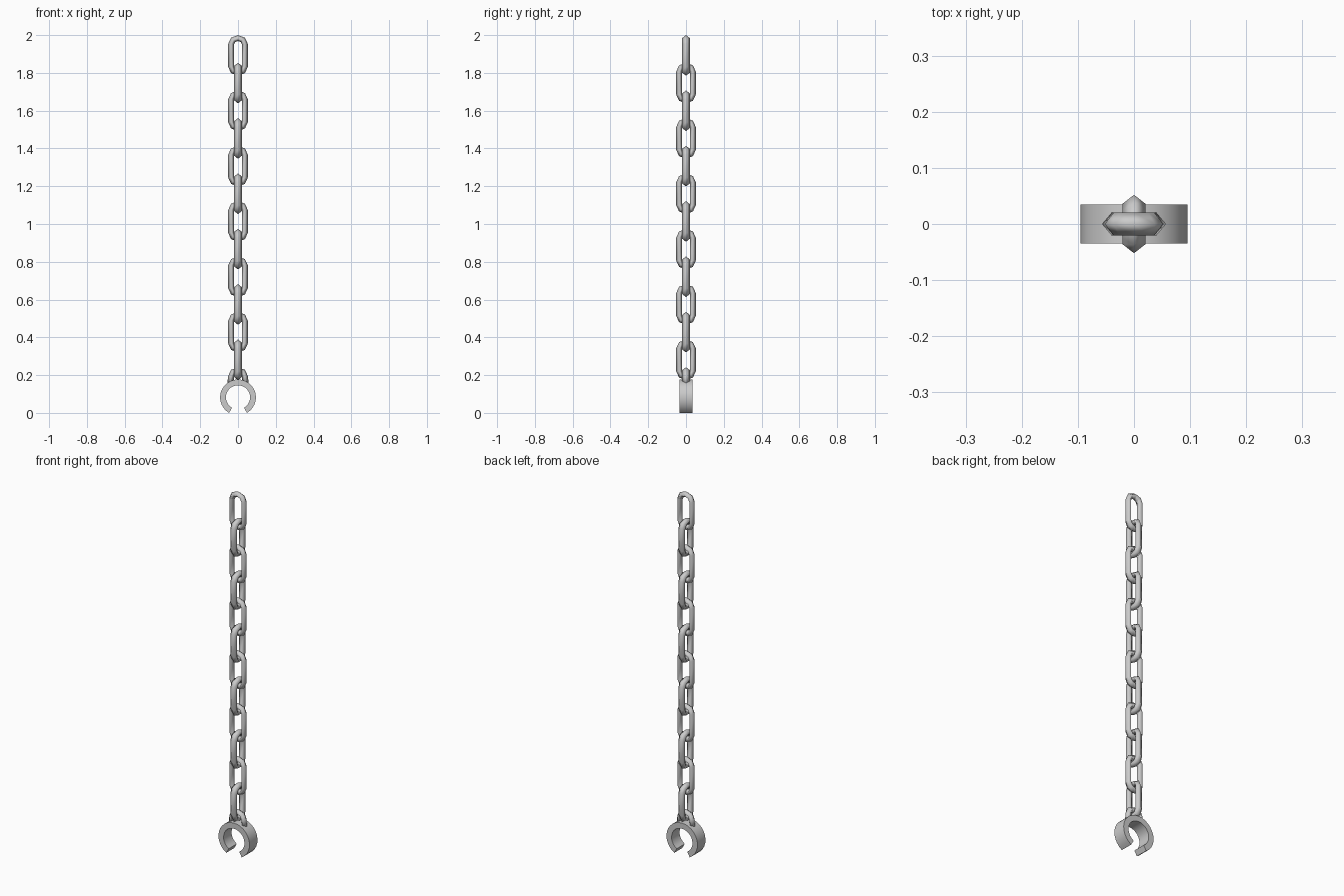
import bpy, bmesh
from math import sin, cos, pi, radians

if "Cube" in bpy.data.objects:
    bpy.data.objects.remove(bpy.data.objects["Cube"])

A, B = 0.016, 0.0205      # half thickness of the link section, in plane / across
W, EH = 0.036, 0.031      # centre-line half width and end-cap height


def sweep(name, rings, closed):
    """Skin a list of point rings into a mesh object."""
    bm = bmesh.new()
    vs = [[bm.verts.new(p) for p in r] for r in rings]
    n, k = len(vs), len(vs[0])
    for i in range(n if closed else n - 1):
        a, b = vs[i], vs[(i + 1) % n]
        for j in range(k):
            bm.faces.new((a[j], a[(j + 1) % k], b[(j + 1) % k], b[j]))
    if not closed:
        bm.faces.new(vs[0])
        bm.faces.new(vs[-1])
    bmesh.ops.recalc_face_normals(bm, faces=bm.faces)
    me = bpy.data.meshes.new(name)
    bm.to_mesh(me)
    bm.free()
    ob = bpy.data.objects.new(name, me)
    bpy.context.collection.objects.link(ob)
    return ob


def section(x, z, nx, nz):
    """Diamond section around a centre-line point, pointing along (nx, nz)."""
    return [(x + A * nx, 0, z + A * nz), (x, B, z),
            (x - A * nx, 0, z - A * nz), (x, -B, z)]


def link_rings(half):
    rings = []
    for s in (1, -1):
        for i in range(5):
            t = i * pi / 4
            c, q = s * cos(t), s * sin(t)
            rings.append(section(W * c, s * half + EH * q, c, q))
    return rings


# Chain links, alternately turned a quarter
HALF_H = 0.1075
for i in range(12):
    link = sweep(f"chain_link_{i + 1}", link_rings(HALF_H - EH - A), True)
    link.location.z = 2.0 - 0.1465 * i - HALF_H
    link.rotation_euler.z = (i % 2) * pi / 2
    link.data.shade_smooth()

# Half loop fixed on top of the cuff
rings = [section(0.041, 0.155, 1, 0)]
for i in range(5):
    t = i * pi / 4
    rings.append(section(W * cos(t), 0.195 + EH * sin(t), cos(t), sin(t)))
rings.append(section(-0.041, 0.155, -1, 0))
loop = sweep("cuff_loop", rings, False)
loop.data.shade_smooth()

# Open cuff, gap facing down
RO, RI, D, CZ = 0.095, 0.064, 0.035, 0.0823
rings = []
N = 24
for i in range(N + 1):
    t = radians(-60 + 300 * i / N)
    rings.append([(r * cos(t), y, CZ + r * sin(t))
                  for r, y in ((RO, -D), (RO, D), (RI, D), (RI, -D))])
cuff = sweep("cuff", rings, False)
bpy.context.view_layer.objects.active = cuff
cuff.select_set(True)
bpy.ops.object.shade_smooth_by_angle(angle=radians(35))
